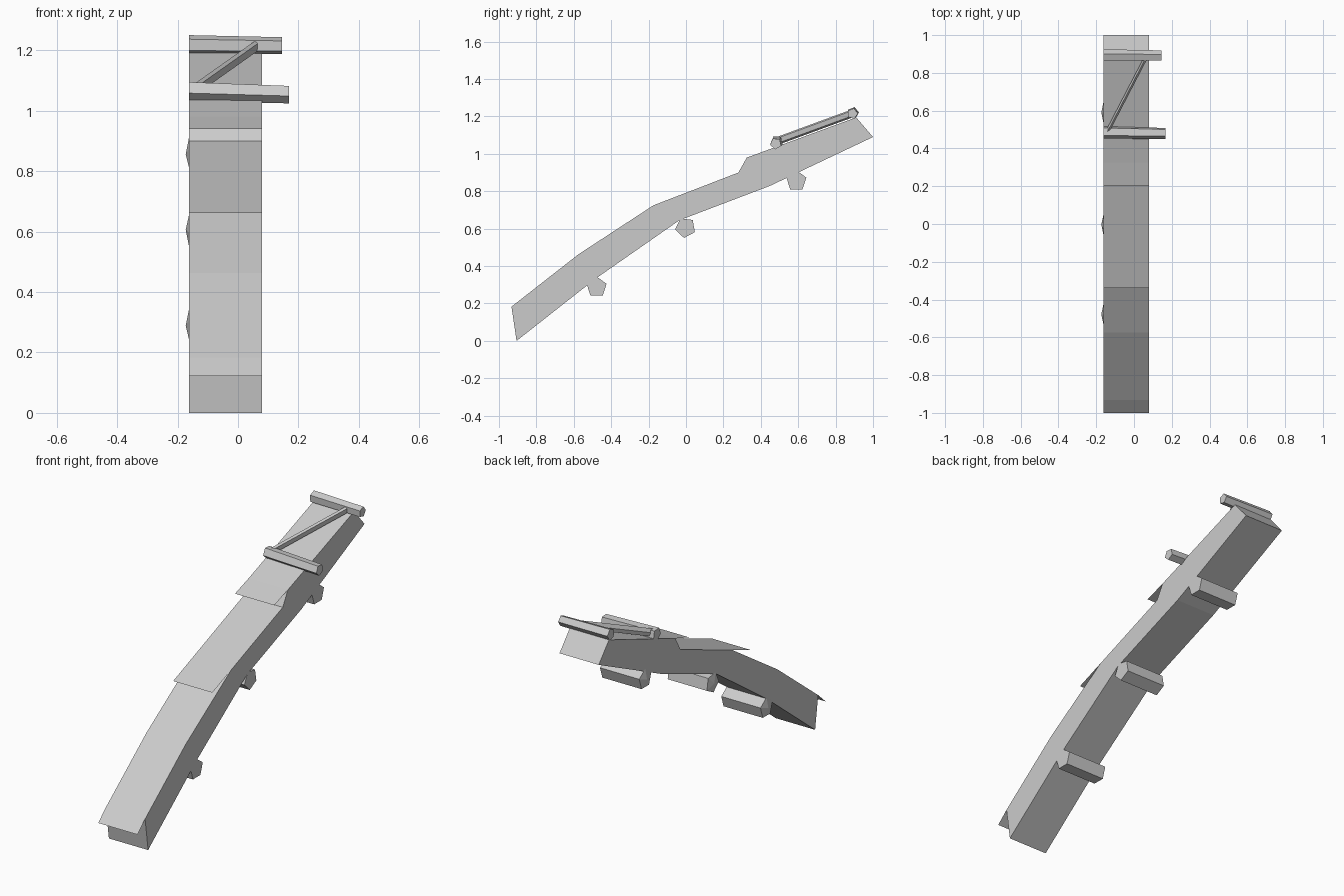
import bpy, bmesh
from math import radians, cos, sin
from mathutils import Vector

cube = bpy.data.objects.get("Cube")
if cube:
    bpy.data.objects.remove(cube, do_unlink=True)

grey = bpy.data.materials.new("plain_grey")
grey.use_nodes = True
colour = (0.6, 0.6, 0.6, 1)
grey.diffuse_color = colour
grey.node_tree.nodes["Principled BSDF"].inputs["Base Color"].default_value = colour

X0, X1 = -0.162, 0.08   # sides of the ramp


def finish(name, bm):
    bmesh.ops.recalc_face_normals(bm, faces=bm.faces)
    mesh = bpy.data.meshes.new(name)
    bm.to_mesh(mesh)
    bm.free()
    mesh.materials.append(grey)
    obj = bpy.data.objects.new(name, mesh)
    bpy.context.collection.objects.link(obj)
    return obj


def extrude_profile(name, points):
    """Side profile (y, z) extruded across the ramp's width."""
    bm = bmesh.new()
    face = bm.faces.new([bm.verts.new((X0, y, z)) for y, z in points])
    out = bmesh.ops.extrude_face_region(bm, geom=[face])
    moved = [v for v in out["geom"] if isinstance(v, bmesh.types.BMVert)]
    bmesh.ops.translate(bm, verts=moved, vec=(X1 - X0, 0, 0))
    return finish(name, bm)


def lip(name, back, front):
    """Thin sheet that carries a deck surface past its support."""
    bm = bmesh.new()
    corners = [(X0, *back), (X1, *back), (X1, *front), (X0, *front)]
    bm.faces.new([bm.verts.new(c) for c in corners])
    return finish(name, bm)


def beam(name, start, end, radius, turn, end_radius=None, point=0):
    """Five-sided bar between two points, with an optional pointed start."""
    bm = bmesh.new()
    rings = []
    for centre, r in ((start, radius), (end, end_radius or radius)):
        ring = []
        for i in range(5):
            a = radians(turn + 72 * i)
            ring.append(bm.verts.new(Vector(centre) + Vector((0, r * cos(a), r * sin(a)))))
        rings.append(ring)
    a, b = rings
    for i in range(5):
        j = (i + 1) % 5
        bm.faces.new((a[i], a[j], b[j], b[i]))
    bm.faces.new(b)
    if point:
        tip = bm.verts.new(Vector(start) - Vector((point, 0, 0)))
        for i in range(5):
            bm.faces.new((a[i], a[(i + 1) % 5], tip))
    else:
        bm.faces.new(a)
    return finish(name, bm)


# Bent ramp body
extrude_profile("ramp_body", [
    (-0.906, 0.0), (-0.48, 0.335), (-0.035, 0.645), (0.447, 0.828), (1.0, 1.09),
    (0.91, 1.195), (0.325, 0.98), (0.28, 0.90), (-0.174, 0.725),
    (-0.575, 0.463), (-0.933, 0.183)])

# Deck sheets overhanging the front of each section
lip("lower_deck_lip", (-0.933, 0.183), (-1.0, 0.122))
lip("middle_deck_lip", (-0.174, 0.725), (-0.34, 0.661))
lip("upper_deck_lip", (0.325, 0.98), (0.205, 0.94))

# Support beams under the ramp
for name, y, z, turn in (("lower", -0.478, 0.288, 90),
                         ("middle", -0.003, 0.606, 46),
                         ("upper", 0.59, 0.856, 90)):
    beam(name + "_support_beam", (X0, y, z), (X1, y, z), 0.056, turn, point=0.011)

# Cross bars and diagonal brace on the upper deck
beam("front_cross_bar", (X0, 0.486, 1.065), (0.168, 0.48, 1.055), 0.034, 48, 0.031)
beam("rear_cross_bar", (X0, 0.893, 1.219), (0.145, 0.89, 1.215), 0.032, 75, 0.029)
beam("diagonal_brace", (-0.14, 0.49, 1.07), (0.065, 0.885, 1.215), 0.022, 90)
